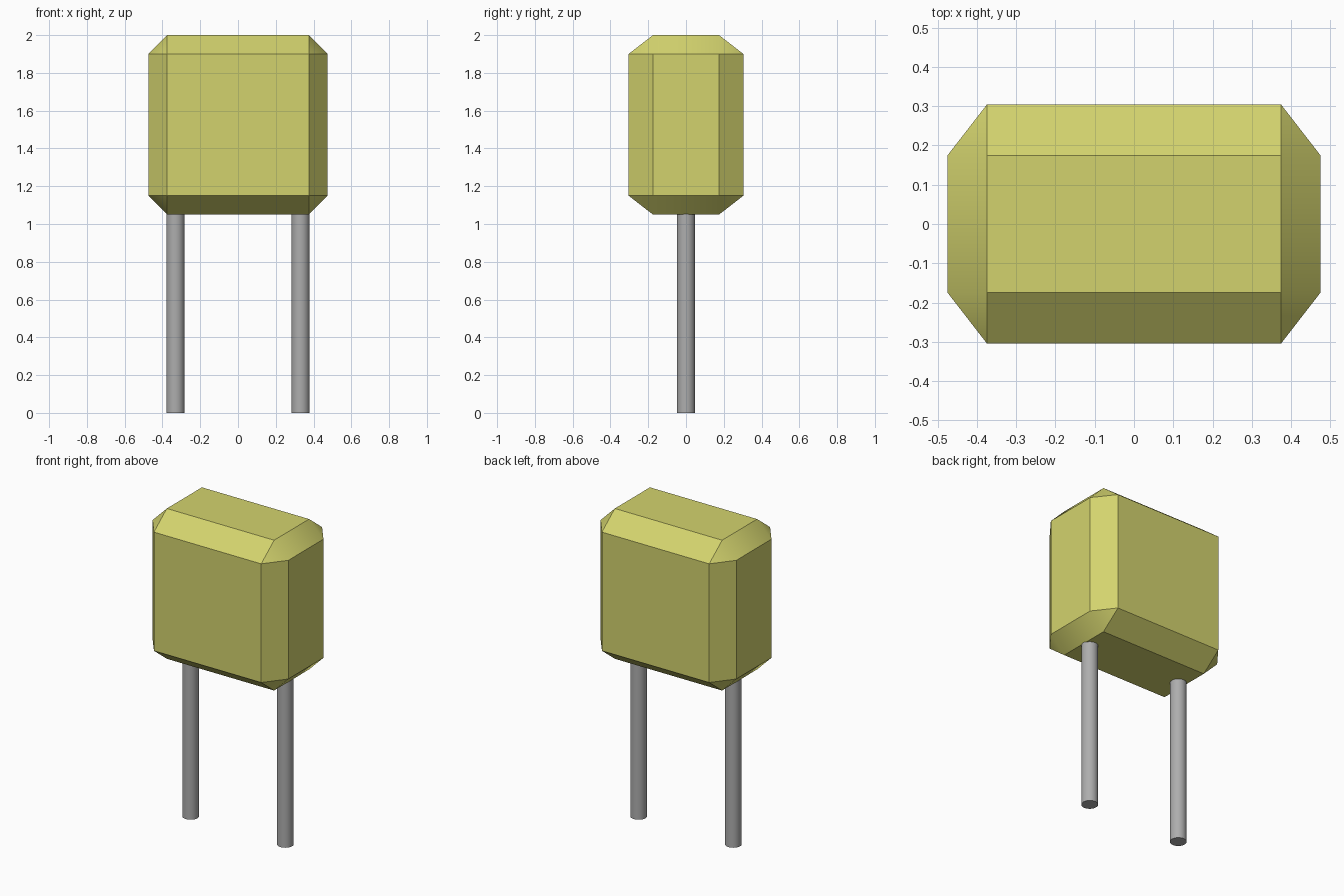
import bpy
import bmesh
import math

cube = bpy.data.objects.get("Cube")
if cube:
    bpy.data.objects.remove(cube, do_unlink=True)


def material(name, rgb, metallic=0.0):
    mat = bpy.data.materials.new(name)
    mat.diffuse_color = (*rgb, 1)
    mat.use_nodes = True
    bsdf = mat.node_tree.nodes["Principled BSDF"]
    bsdf.inputs["Base Color"].default_value = (*rgb, 1)
    return mat


def finish(obj, mat):
    obj.data.materials.append(mat)
    bpy.ops.object.select_all(action='DESELECT')
    obj.select_set(True)
    bpy.context.view_layer.objects.active = obj
    bpy.ops.object.shade_smooth_by_angle(angle=math.radians(32))


yellow = material("ochre yellow", (0.65, 0.65, 0.155))
grey = material("lead grey", (0.42, 0.42, 0.42))

# Chamfered body: a stack of mirrored sections
X_IN, X_OUT = 0.375, 0.475
Y_IN, Y_OUT = 0.175, 0.304
Z_LOW, Z_HIGH, CHAMFER = 1.05, 2.0, 0.1

bm = bmesh.new()
for sx in (-1, 1):
    for sy in (-1, 1):
        for end, step in ((Z_LOW, CHAMFER), (Z_HIGH, -CHAMFER)):
            bm.verts.new((sx * X_IN, sy * Y_IN, end))
            bm.verts.new((sx * X_OUT, sy * Y_IN, end + step))
            bm.verts.new((sx * X_IN, sy * Y_OUT, end + step))
bmesh.ops.convex_hull(bm, input=bm.verts)
# Merge hull triangles into clean flat faces
bmesh.ops.dissolve_limit(bm, angle_limit=math.radians(1),
                         verts=bm.verts, edges=bm.edges)
bmesh.ops.recalc_face_normals(bm, faces=bm.faces)
mesh = bpy.data.meshes.new("body")
bm.to_mesh(mesh)
bm.free()
body = bpy.data.objects.new("body", mesh)
bpy.context.collection.objects.link(body)
finish(body, yellow)

# Two round wire leads, sunk slightly into the body
LEAD_TOP = 1.07
for name, side in (("left_lead", 1), ("right_lead", -1)):
    bpy.ops.mesh.primitive_cylinder_add(
        vertices=32, radius=0.048, depth=LEAD_TOP,
        location=(side * 0.331, 0, LEAD_TOP / 2))
    lead = bpy.context.object
    lead.name = name
    finish(lead, grey)
